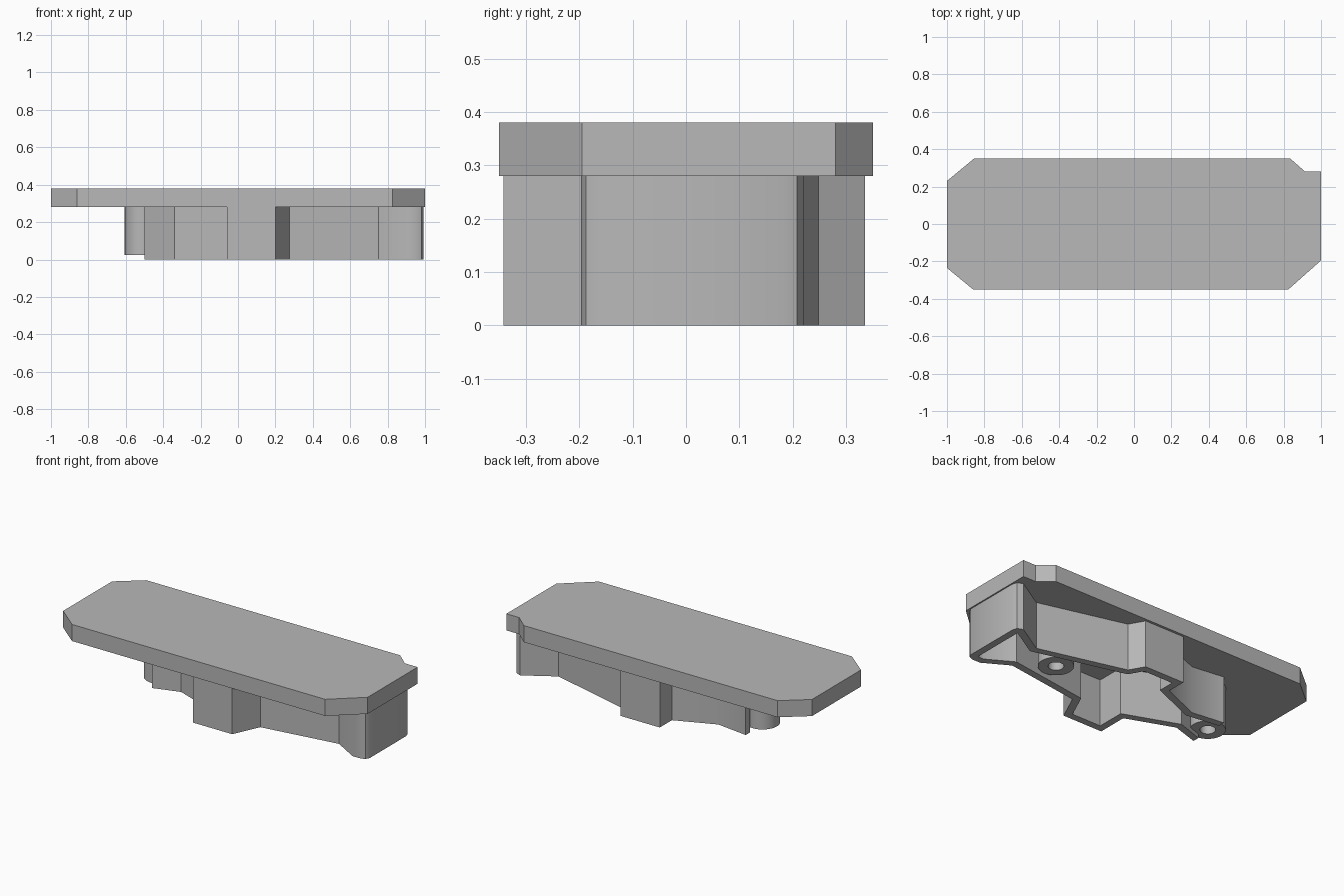
import bpy
import bmesh
from math import cos, sin, tau
from mathutils import Vector

old = bpy.data.objects.get("Cube")
if old:
    bpy.data.objects.remove(old, do_unlink=True)

grey = bpy.data.materials.new("plain grey")
grey.use_nodes = True
grey.diffuse_color = (0.48, 0.48, 0.48, 1)
grey.node_tree.nodes["Principled BSDF"].inputs["Base Color"].default_value = grey.diffuse_color

PLATE_Z, TOP_Z = 0.28, 0.38


def extrude_loops(name, quads, z0, z1, smooth=False):
    """Extrude flat faces, given as lists of (x, y) points, from z0 up to z1."""
    bm = bmesh.new()
    for points in quads:
        bm.faces.new([bm.verts.new((x, y, z0)) for x, y in points])
    bmesh.ops.remove_doubles(bm, verts=bm.verts, dist=0.0005)
    ext = bmesh.ops.extrude_face_region(bm, geom=bm.faces[:], use_keep_orig=True)
    top = [g for g in ext["geom"] if isinstance(g, bmesh.types.BMVert)]
    bmesh.ops.translate(bm, verts=top, vec=(0, 0, z1 - z0))
    bmesh.ops.recalc_face_normals(bm, faces=bm.faces)
    mesh = bpy.data.meshes.new(name)
    bm.to_mesh(mesh)
    bm.free()
    mesh.materials.append(grey)
    obj = bpy.data.objects.new(name, mesh)
    bpy.context.collection.objects.link(obj)
    if smooth:
        bpy.ops.object.select_all(action="DESELECT")
        obj.select_set(True)
        bpy.context.view_layer.objects.active = obj
        bpy.ops.object.shade_smooth_by_angle(angle=0.55)
    return obj


def inset_path(path, width):
    """Mitred offset of an open path, to its left side."""
    pts = [Vector(p) for p in path]
    normals = []
    for a, b in zip(pts, pts[1:]):
        d = (b - a).normalized()
        normals.append(Vector((-d.y, d.x)))
    normals = [normals[0]] + normals + [normals[-1]]
    result = []
    for p, n, m in zip(pts, normals, normals[1:]):
        result.append(p + (n + m) * (width / (1 + n.dot(m))))
    # keep both open ends flush
    result[0].x = pts[0].x
    result[-1].x = pts[-1].x
    return [tuple(p) for p in result]


# Flat cover with clipped corners and one notch
cover = [(-1, -0.235), (-0.86, -0.35), (0.825, -0.35), (1, -0.195), (1, 0.28),
         (0.915, 0.28), (0.835, 0.35), (-0.855, 0.35), (-1, 0.23)]
extrude_loops("cover_plate", [cover], PLATE_Z, TOP_Z)

# Thin skirt wall, open at one end, running round the underside
front = [(-0.5, -0.105), (-0.34, -0.055), (-0.06, -0.16), (-0.06, -0.342),
         (0.2, -0.342), (0.275, -0.18), (0.75, -0.11), (0.9, -0.197),
         (0.955, -0.197), (0.98, -0.187), (0.992, -0.165)]
back = [(0.992, 0.18), (0.983, 0.208), (0.95, 0.221), (0.77, 0.112),
        (0.25, 0.248), (0.2, 0.335), (-0.06, 0.335), (-0.06, 0.22),
        (-0.3, 0.12), (-0.5, 0.146)]
outer = front + back
inner = inset_path(outer, 0.042)
strips = [(outer[i], outer[i + 1], inner[i + 1], inner[i]) for i in range(len(outer) - 1)]
extrude_loops("skirt_wall", strips, 0, PLATE_Z, smooth=True)


# Hollow screw bosses
def ring(cx, radius, hole, sides=32):
    def point(r, i):
        a = tau * (i % sides) / sides
        return (cx + r * cos(a), r * sin(a))
    return [(point(radius, i), point(radius, i + 1), point(hole, i + 1), point(hole, i))
            for i in range(sides)]


for name, cx in (("right_boss", -0.51), ("left_boss", 0.54)):
    extrude_loops(name, ring(cx, 0.096, 0.042), 0.025, PLATE_Z, smooth=True)
